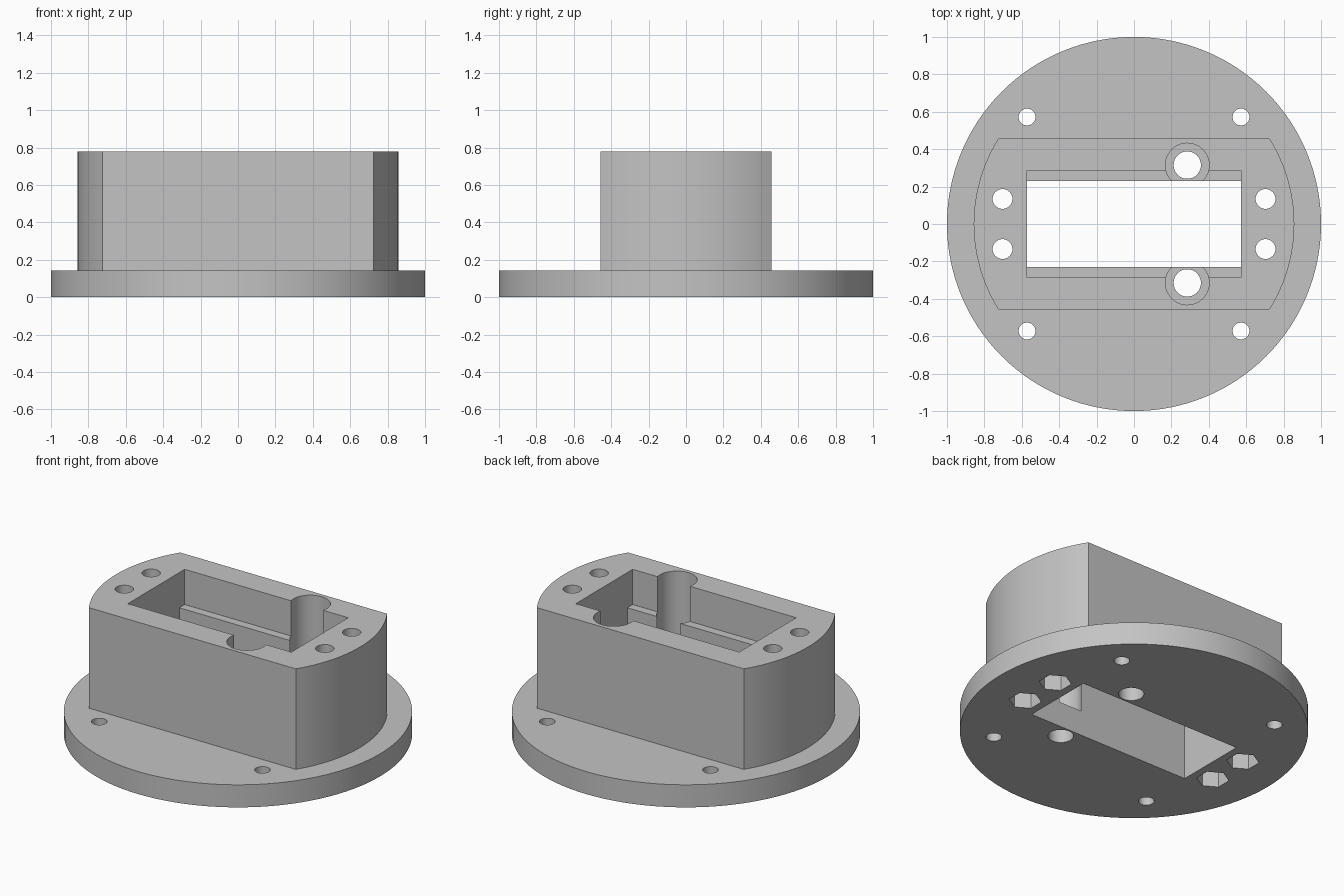
import bpy, bmesh, math
from mathutils import Matrix

cube = bpy.data.objects.get("Cube")
if cube:
    bpy.data.objects.remove(cube, do_unlink=True)

grey = bpy.data.materials.new("light_grey")
grey.use_nodes = True
COLOUR = (0.55, 0.55, 0.55, 1)
grey.diffuse_color = COLOUR
grey.node_tree.nodes["Principled BSDF"].inputs["Base Color"].default_value = COLOUR


def add_object(name, bm):
    bmesh.ops.recalc_face_normals(bm, faces=bm.faces[:])
    mesh = bpy.data.meshes.new(name)
    bm.to_mesh(mesh)
    bm.free()
    mesh.materials.append(grey)
    obj = bpy.data.objects.new(name, mesh)
    bpy.context.collection.objects.link(obj)
    return obj


def cylinder(name, x, y, radius, z0, z1, sides=48, turn=0.0):
    bm = bmesh.new()
    place = Matrix.Translation((x, y, (z0 + z1) / 2)) @ Matrix.Rotation(turn, 4, "Z")
    bmesh.ops.create_cone(bm, cap_ends=True, segments=sides, radius1=radius,
                          radius2=radius, depth=z1 - z0, matrix=place)
    return add_object(name, bm)


def prism(name, points, offset):
    """Extrude a closed outline of 3D points along an offset."""
    bm = bmesh.new()
    face = bm.faces.new([bm.verts.new(p) for p in points])
    ext = bmesh.ops.extrude_face_region(bm, geom=[face])
    moved = [v for v in ext["geom"] if isinstance(v, bmesh.types.BMVert)]
    bmesh.ops.translate(bm, verts=moved, vec=offset)
    return add_object(name, bm)


def combine(target, tool, operation):
    tool.hide_render = True
    mod = target.modifiers.new(tool.name, "BOOLEAN")
    mod.operation, mod.solver, mod.object = operation, "EXACT", tool
    bpy.ops.object.select_all(action="DESELECT")
    bpy.context.view_layer.objects.active = target
    target.select_set(True)
    bpy.ops.object.modifier_apply(modifier=mod.name)
    bpy.data.objects.remove(tool, do_unlink=True)


TOP, PLATE = 0.78, 0.143

# Round base plate
housing = cylinder("flanged_housing", 0, 0, 1.0, 0, PLATE, sides=128)

# Raised body: a disc with two flat sides
R, HALF = 0.857, 0.457
limit = math.asin(HALF / R)
STEPS = 24
outline = []
for start in (0, math.pi):
    for i in range(STEPS + 1):
        a = start - limit + 2 * limit * i / STEPS
        outline.append((R * math.cos(a), R * math.sin(a), 0.05))
combine(housing, prism("body", outline, (0, 0, TOP - 0.05)), "UNION")

# Stepped rectangular opening, wider above the ledge
X, LEDGE, SLOT, POCKET = 0.573, 0.557, 0.231, 0.285
half = [(SLOT, -0.1), (SLOT, LEDGE), (POCKET, LEDGE), (POCKET, 1.0)]
section = half + [(-y, z) for y, z in reversed(half)]
opening = prism("opening", [(-X, y, z) for y, z in section], (2 * X, 0, 0))
combine(housing, opening, "DIFFERENCE")

for sy in (-1, 1):
    # Counterbored screw holes breaking into the opening
    combine(housing, cylinder("counterbore", 0.285, sy * 0.315, 0.117, 0.16, 1), "DIFFERENCE")
    combine(housing, cylinder("screw_hole", 0.285, sy * 0.315, 0.073, -0.1, 0.5), "DIFFERENCE")
    for sx in (-1, 1):
        # Plate mounting holes
        combine(housing, cylinder("plate_hole", sx * 0.572, sy * 0.572, 0.045, -0.1, 0.5),
                "DIFFERENCE")
        # Body bolt holes with hexagonal nut pockets below
        combine(housing, cylinder("bolt_hole", sx * 0.703, sy * 0.134, 0.053, -0.1, 1),
                "DIFFERENCE")
        combine(housing, cylinder("nut_pocket", sx * 0.703, sy * 0.134, 0.094, -0.1, 0.2,
                                  sides=6, turn=0), "DIFFERENCE")

bpy.context.view_layer.objects.active = housing
housing.select_set(True)
bpy.ops.object.shade_smooth_by_angle(angle=math.radians(30))
